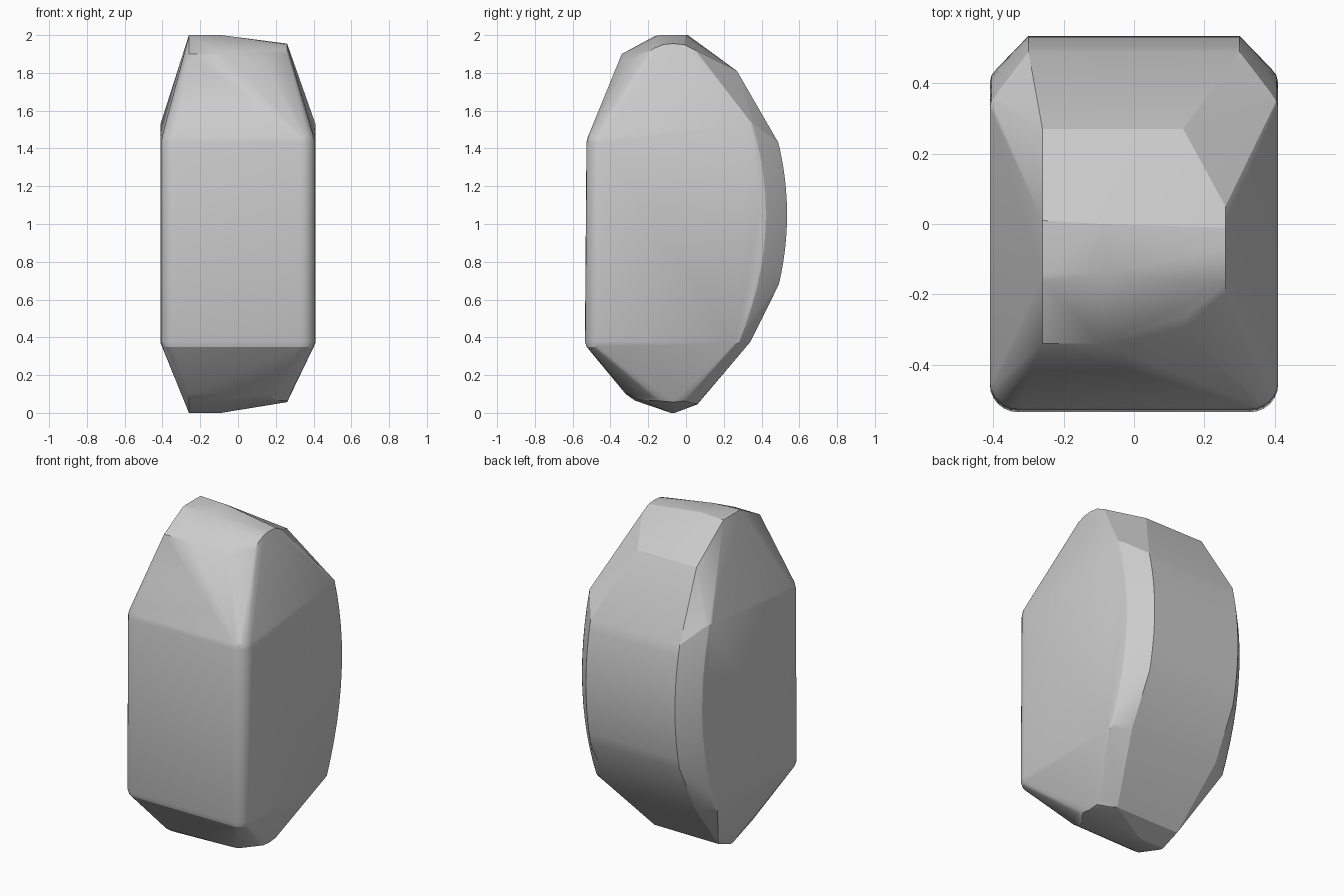
import bpy, bmesh, math

if "Cube" in bpy.data.objects:
    bpy.data.objects.remove(bpy.data.objects["Cube"])

pts = []


def both(x, y, z):
    pts.extend([(x, y, z), (-x, y, z)])


# Front slab: rounded vertical corners with softened top and bottom rims
for i in range(7):
    a = math.radians(90 * i / 6)
    for z, r, y0 in ((1.43, 0.08, -0.447), (1.46, 0.073, -0.447),
                     (0.38, 0.08, -0.455), (0.35, 0.071, -0.455)):
        both(0.33 + r * math.cos(a), y0 - r * math.sin(a), z)


# Bulged back: arc in the side profile, chamfered towards the side walls
def back_y(z):
    return 0.535 - (z - 1.05) ** 2 / 3.16


for x, inset, z0, z1 in ((0.41, 0.13, 0.37, 1.53), (0.405, 0.112, 0.37, 1.53),
                         (0.39, 0.093, 0.40, 1.52), (0.30, 0.0, 0.68, 1.43)):
    for i in range(13):
        z = z0 + (z1 - z0) * i / 12
        both(x, back_y(z) - inset, z)
both(0.30, 0.34, 0.375)

# Top: long sharp ridge on the left, narrower dome on the right
for y, z in ((-0.34, 1.90), (-0.165, 1.995), (-0.14, 2.0), (0.01, 2.0), (0.27, 1.81)):
    pts.append((-0.26, y, z))
pts += [(-0.09, -0.34, 1.90), (-0.09, -0.14, 2.0), (-0.09, 0.0, 2.0),
        (0.14, 0.27, 1.81), (0.15, -0.26, 1.90), (0.15, -0.31, 1.86), (0.15, -0.35, 1.79)]
for y, z in ((-0.21, 1.90), (-0.17, 1.93), (-0.12, 1.95), (-0.07, 1.955),
             (-0.01, 1.95), (0.05, 1.92), (0.09, 1.88)):
    pts.append((0.26, y, z))

# Bottom: shallow keel, again cut short on the right
for y, z in ((-0.32, 0.10), (-0.27, 0.065), (-0.08, 0.0), (-0.06, 0.0), (0.06, 0.045)):
    pts.append((-0.26, y, z))
pts += [(-0.09, -0.08, 0.0), (-0.09, -0.06, 0.0), (0.18, -0.31, 0.10),
        (0.18, -0.25, 0.07), (0.17, 0.06, 0.047)]
for y, z in ((-0.18, 0.085), (-0.13, 0.063), (-0.07, 0.057), (-0.01, 0.063), (0.03, 0.085)):
    pts.append((0.26, y, z))

# Wrap all sections in one convex shell
bm = bmesh.new()
for p in pts:
    bm.verts.new(p)
bmesh.ops.remove_doubles(bm, verts=bm.verts, dist=0.002)
bmesh.ops.convex_hull(bm, input=bm.verts)
bmesh.ops.delete(bm, geom=[v for v in bm.verts if not v.link_faces], context='VERTS')
bmesh.ops.dissolve_limit(bm, angle_limit=math.radians(1), verts=bm.verts, edges=bm.edges)
bmesh.ops.recalc_face_normals(bm, faces=bm.faces)
mesh = bpy.data.meshes.new("faceted_body")
bm.to_mesh(mesh)
bm.free()
body = bpy.data.objects.new("faceted_body", mesh)
bpy.context.collection.objects.link(body)
bpy.context.view_layer.objects.active = body
body.select_set(True)
bpy.ops.object.shade_smooth_by_angle(angle=math.radians(20))
